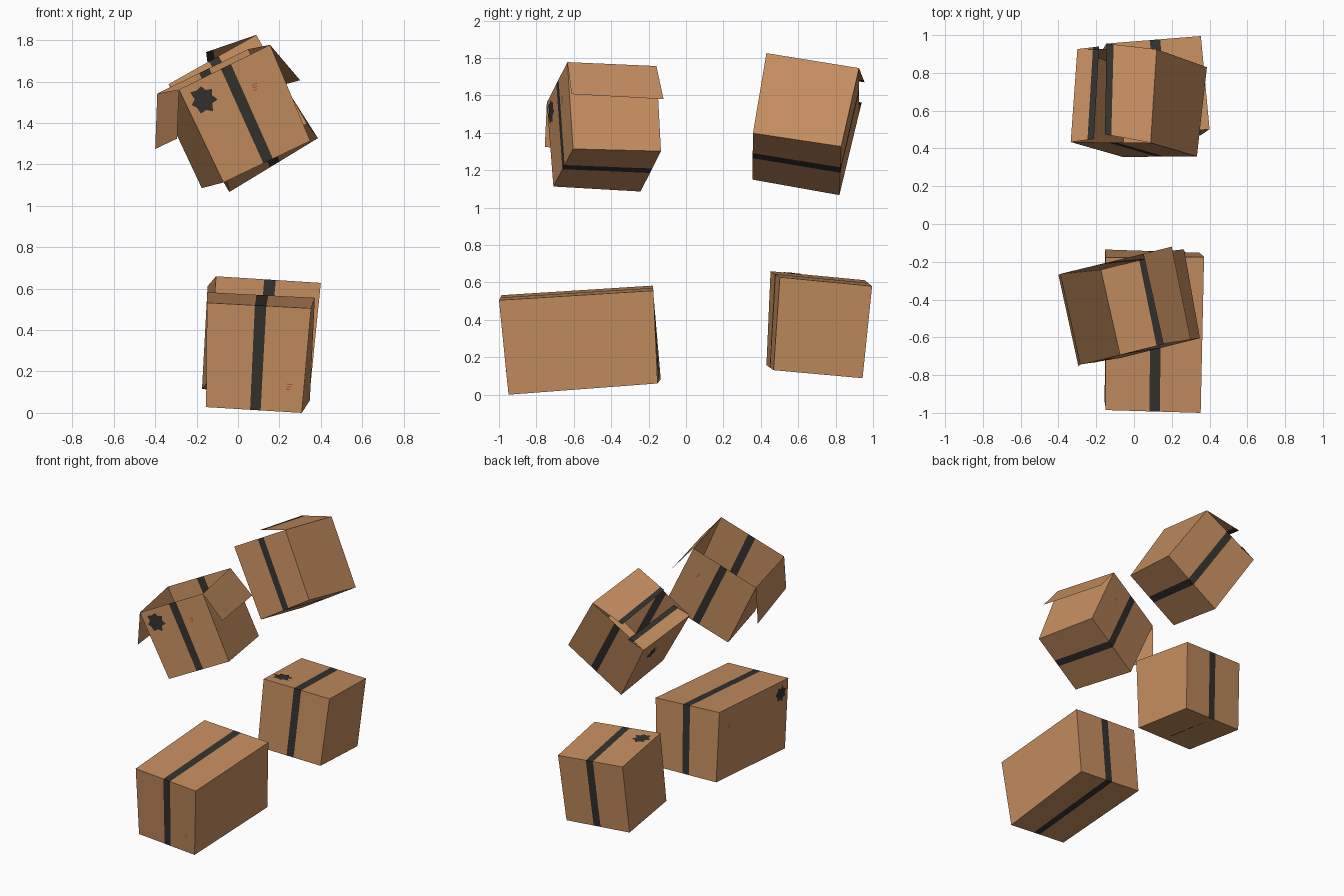
import bpy, bmesh, math, random
from mathutils import Vector

if "Cube" in bpy.data.objects:
    bpy.data.objects.remove(bpy.data.objects["Cube"])

random.seed(4)


def material(name, rgb):
    m = bpy.data.materials.new(name)
    m.diffuse_color = (*rgb, 1)
    m.use_nodes = True
    m.node_tree.nodes["Principled BSDF"].inputs["Base Color"].default_value = m.diffuse_color
    return m


MATS = [material("cardboard", (0.56, 0.27, 0.115)),
        material("dark tape", (0.035, 0.032, 0.028)),
        material("red ink", (0.45, 0.07, 0.045))]

# corner order: front-left, front-right, back-right, back-left (top, then bottom)
FACES = {"front": (0, 1, 5, 4), "left": (3, 0, 4, 7), "back": (2, 3, 7, 6),
         "top": (3, 2, 1, 0), "bottom": (4, 5, 6, 7)}


def finish(name, bm):
    me = bpy.data.meshes.new(name)
    bmesh.ops.remove_doubles(bm, verts=bm.verts, dist=1e-5)
    bm.to_mesh(me)
    bm.free()
    for m in MATS:
        me.materials.append(m)
    ob = bpy.data.objects.new(name, me)
    bpy.context.collection.objects.link(ob)


def face(bm, pts, mat=0):
    bm.faces.new([bm.verts.new(p) for p in pts]).material_index = mat


def carton(name, corners, is_open=False, bottom_tape=True, cuts=(0.46, 0.57)):
    """Box lofted left to right; the middle band is the tape."""
    c = [Vector(p) for p in corners]
    left, right = (c[0], c[3], c[7], c[4]), (c[1], c[2], c[6], c[5])
    rings = [[a.lerp(b, u) for a, b in zip(left, right)] for u in (0, *cuts, 1)]
    bm = bmesh.new()
    for i in range(3):
        r, s = rings[i], rings[i + 1]
        for k in range(4):            # top, back, bottom, front
            if k == 0 and is_open:
                continue
            n = (k + 1) % 4
            taped = i == 1 and (k != 2 or bottom_tape)
            face(bm, (r[k], s[k], s[n], r[n]), int(taped))
    face(bm, left)
    face(bm, right[::-1])
    finish(name, bm)
    return c


def flap(name, hinge, outer, tape=0.0):
    """Loose flap with an optional strip of tape along its outer edge."""
    h, o = [Vector(p) for p in hinge], [Vector(p) for p in outer]
    m = [a.lerp(b, 1 - tape) for a, b in zip(h, o)]
    bm = bmesh.new()
    face(bm, (h[0], h[1], m[1], m[0]))
    if tape:
        face(bm, (m[0], m[1], o[1], o[0]), 1)
    finish(name, bm)


def patch(name, c, side, polys, mat):
    """Flat printed shapes, given in 0..1 face coordinates from the top left."""
    a, b, d, e = [c[i] for i in FACES[side]]
    off = (e - a).cross(b - a).normalized() * 0.004
    bm = bmesh.new()
    for poly in polys:
        face(bm, [a.lerp(b, u).lerp(e.lerp(d, u), v) + off for u, v in poly], mat)
    finish(name, bm)


def splat(u, v, ru, rv):
    n = 14
    pts = []
    for i in range(n):
        t = -2 * math.pi * i / n
        r = random.uniform(0.9, 1.1) if i % 2 else random.uniform(0.5, 0.8)
        pts.append((u + ru * r * math.cos(t), v + rv * r * math.sin(t)))
    return [pts]


def rect(u, v, w, h):
    return [(u, v), (u, v + h), (u + w, v + h), (u + w, v)]


def dashes(u, v):
    return [rect(u, v + i * 0.025, 0.06 - 0.012 * i, 0.009) for i in range(3)]


# long closed box, low front
A = carton("long_box", [
    (-.15, -.985, .532), (.353, -1.0, .505), (.371, -.174, .556), (-.15, -.178, .583),
    (-.154, -.94, .028), (.308, -.949, .0), (.347, -.152, .06), (-.153, -.135, .083)])
patch("long_box_mark", A, "left", splat(.9, .17, .08, .13), 1)
patch("long_box_print", A, "left", dashes(.12, .22), 2)
patch("long_box_front_print", A, "front", dashes(.82, .73), 2)

# cube closed box, low back
B = carton("closed_box", [
    (-.106, .452, .66), (.40, .502, .628), (.354, .995, .58), (-.147, .955, .612),
    (-.14, .43, .158), (.35, .468, .131), (.32, .944, .088), (-.174, .91, .115)],
    bottom_tape=False)
patch("closed_box_mark", B, "top", splat(.16, .78, .13, .12), 1)
patch("closed_box_bottom_tape", B, "bottom",
      [rect(.5, .15, .02, .3), rect(.5, .5, .025, .12), rect(.5, .68, .015, .15)], 1)

# open tilted box, high front
C = carton("tilted_open_box", [
    (-.285, -.744, 1.562), (.155, -.634, 1.778), (.049, -.158, 1.757), (-.39, -.264, 1.543),
    (-.07, -.709, 1.113), (.349, -.604, 1.314), (.265, -.134, 1.302), (-.175, -.243, 1.086)],
    is_open=True)
flap("tilted_box_right_flap", (C[1], C[2]), ((.30, -.612, 1.607), (.20, -.12, 1.58)))
flap("tilted_box_left_flap", (C[0], C[3]), ((-.294, -.755, 1.325), (-.40, -.27, 1.275)))
patch("tilted_box_mark", C, "front", splat(.18, .19, .14, .14), 1)
patch("tilted_box_print", C, "front", dashes(.67, .27), 2)
patch("tilted_box_back_print", C, "back", dashes(.2, .3), 2)

# open tilted box, high back
D = carton("half_open_box", [
    (-.335, .434, 1.588), (.088, .43, 1.826), (.12, .925, 1.746), (-.30, .926, 1.508),
    (-.06, .355, 1.15), (.333, .358, 1.398), (.386, .83, 1.327), (-.042, .82, 1.067)],
    is_open=True)
flap("half_open_box_right_flap", (D[1], D[2]), ((-.154, .475, 1.743), (-.145, .955, 1.67)), 0.14)
flap("half_open_box_left_flap", (D[0], D[3]), ((-.212, .45, 1.637), (-.185, .94, 1.562)), 0.28)
patch("half_open_box_mark", D, "left", splat(.32, .3, .12, .12), 1)
